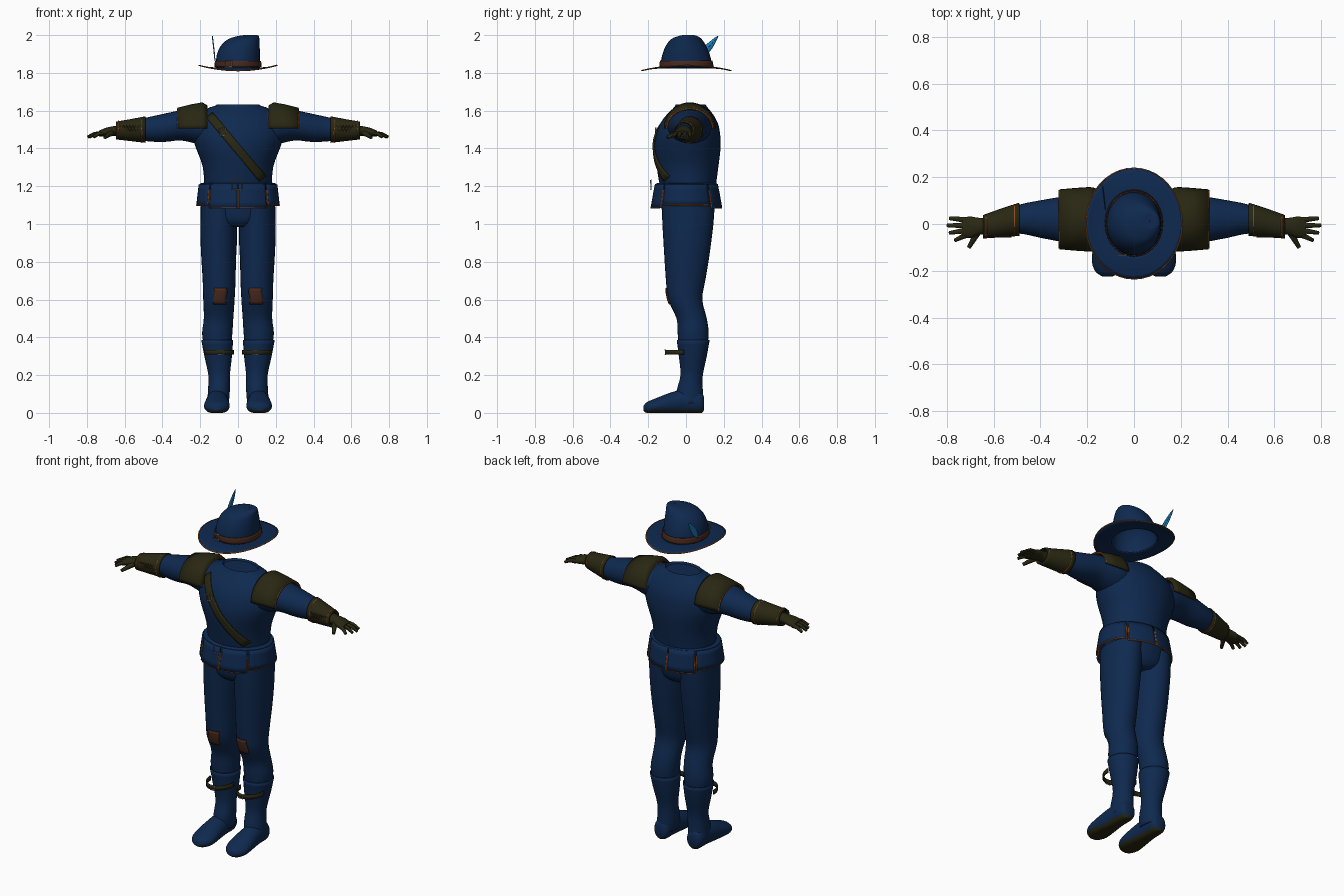
import bpy, bmesh
from math import sin, cos, pi, radians, sqrt
from mathutils import Vector

cube = bpy.data.objects.get("Cube")
if cube:
    bpy.data.objects.remove(cube, do_unlink=True)

X, Y, Z = Vector((1, 0, 0)), Vector((0, 1, 0)), Vector((0, 0, 1))


def material(name, red, green, blue):
    mat = bpy.data.materials.new(name)
    mat.use_nodes = True
    mat.diffuse_color = (red, green, blue, 1)
    shader = next(n for n in mat.node_tree.nodes if n.type == 'BSDF_PRINCIPLED')
    shader.inputs["Base Color"].default_value = (red, green, blue, 1)
    shader.inputs["Roughness"].default_value = 0.8
    return mat


navy = material("navy cloth", .0045, .022, .078)
olive = material("olive leather", .022, .02, .006)
brown = material("brown leather", .065, .022, .012)
orange = material("orange trim", .25, .075, .015)
steel = material("steel", .3, .3, .27)
plume = material("bright blue plume", .012, .2, .48)


def skin(name, rings, mat, closed=True, loop=False, caps=False, mirror=False, thick=0):
    """Bridge a list of point rings into a smooth surface."""
    bm = bmesh.new()
    rows = [[bm.verts.new(p) for p in ring] for ring in rings]
    count = len(rows[0])
    pairs = list(zip(rows, rows[1:])) + ([(rows[-1], rows[0])] if loop else [])
    for low, high in pairs:
        for i in range(count if closed else count - 1):
            j = (i + 1) % count
            bm.faces.new((low[i], low[j], high[j], high[i]))
    if caps:
        bm.faces.new(rows[0])
        bm.faces.new(rows[-1])
    bmesh.ops.recalc_face_normals(bm, faces=bm.faces)
    mesh = bpy.data.meshes.new(name)
    bm.to_mesh(mesh)
    bm.free()
    mesh.materials.append(mat)
    obj = bpy.data.objects.new(name, mesh)
    bpy.context.collection.objects.link(obj)
    if thick:
        solid = obj.modifiers.new("Thickness", 'SOLIDIFY')
        solid.thickness, solid.offset = thick, 0
    if mirror:
        obj.modifiers.new("Mirror", 'MIRROR')
    bpy.ops.object.select_all(action='DESELECT')
    obj.select_set(True)
    bpy.context.view_layer.objects.active = obj
    bpy.ops.object.shade_smooth_by_angle(angle=radians(45))
    return obj


def oval(centre, u, v, n=28, start=0, end=360):
    count = n if end - start == 360 else n + 1
    angles = [radians(start + (end - start) * i / n) for i in range(count)]
    return [Vector(centre) + u * cos(a) + v * sin(a) for a in angles]


def smooth(stations, steps=3):
    """Catmull-Rom interpolation between cross-section stations."""
    out, last = [], len(stations) - 1
    for i in range(last):
        a, b, c, d = (Vector(stations[min(max(k, 0), last)]) for k in range(i - 1, i + 3))
        for s in range(steps):
            t = s / steps
            out.append((b * 2 + (c - a) * t + (a * 2 - b * 5 + c * 4 - d) * t ** 2
                        + (b * 3 - a - c * 3 + d) * t ** 3) / 2)
    return out + [Vector(stations[-1])]


def loft_z(name, stations, mat, **kw):
    rings = [oval((cx, cy, z), X * rx, Y * ry) for z, cx, cy, rx, ry in smooth(stations)]
    return skin(name, rings, mat, **kw)


def loft_x(name, stations, mat, **kw):
    rings = [oval((x, cy, cz), Y * ry, Z * rz) for x, cy, cz, ry, rz in smooth(stations)]
    return skin(name, rings, mat, **kw)


def tube(name, points, radius, mat, loop=False, mirror=False, taper=1.0, n=6):
    points = [Vector(p) for p in points]
    last, rings = len(points) - 1, []
    for i, p in enumerate(points):
        if loop:
            along = points[(i + 1) % (last + 1)] - points[i - 1]
        else:
            along = points[min(i + 1, last)] - points[max(i - 1, 0)]
        side = along.cross(Vector((.3, .4, 1))).normalized()
        up = side.cross(along).normalized()
        r = radius * (1 + (taper - 1) * i / last)
        rings.append(oval(p, side * r, up * r, n))
    return skin(name, rings, mat, loop=loop, caps=not loop, mirror=mirror)


def front(stations, x, z):
    """Front y of a vertical loft at the given x and z."""
    rows = sorted(smooth(stations), key=lambda row: row[0])
    for low, high in zip(rows, rows[1:]):
        if low[0] <= z <= high[0]:
            _, cx, cy, rx, ry = low.lerp(high, (z - low[0]) / (high[0] - low[0]))
            return cy - ry * sqrt(max(.05, 1 - ((x - cx) / rx) ** 2))
    return 0


def buckle(name, x, y, z, w, h, mirror=False, lean=0):
    corners = [(-w, -h), (w, -h), (w, h), (-w, h)]
    tube(name, [(x + a * cos(lean) - b * sin(lean), y, z + a * sin(lean) + b * cos(lean))
                for a, b in corners], .004, steel, loop=True, mirror=mirror, n=4)


# Shirt and hips; the shirt folds inward at the open neck
shirt = [(1.18, 0, .01, .178, .145), (1.3, 0, .008, .186, .163), (1.4, 0, .008, .222, .175),
         (1.46, 0, .01, .24, .172), (1.52, 0, .015, .238, .158), (1.57, 0, .02, .215, .13),
         (1.61, 0, .025, .165, .095), (1.628, 0, .025, .115, .08)]
loft_z("shirt", shirt, navy)
loft_z("collar", [(1.622, 0, .025, .125, .085), (1.633, 0, .025, .108, .076),
                  (1.61, 0, .025, .098, .066), (1.56, 0, .025, .09, .06)], navy, caps=True)
loft_z("hips", [(.985, 0, .01, .09, .1), (1.02, 0, .01, .17, .13), (1.1, 0, .012, .19, .142),
                (1.22, 0, .01, .182, .145)], navy, caps=True)

# Trousers and boots
leg = [(1.1, .1, .012, .097, .14), (1, .102, .01, .097, .135), (.9, .102, .007, .096, .126),
       (.8, .102, .003, .091, .116), (.7, .1, -.002, .087, .104), (.6, .101, -.004, .083, .09),
       (.5, .103, .03, .078, .08), (.42, .11, .038, .08, .082), (.34, .108, .037, .07, .074)]
loft_z("trouser_legs", leg, navy, caps=True, mirror=True)
loft_z("boot_shafts", [(.385, .11, .038, .081, .084), (.3, .105, .036, .07, .071),
                       (.2, .1, .03, .054, .056), (.12, .101, .02, .055, .066),
                       (.05, .106, .02, .054, .072)], navy, mirror=True, thick=.006)
foot = [(.095, .108, .05, .03, .035), (.075, .109, .055, .047, .06), (0, .11, .06, .054, .065),
        (-.08, .111, .05, .062, .058), (-.16, .112, .035, .068, .042), (-.205, .113, .028, .05, .03),
        (-.225, .113, .024, .02, .014)]
rings = [oval((cx, y, cz), X * rx, Z * rz) for y, cx, cz, rx, rz in smooth(foot)]
for ring in rings:
    for p in ring:
        p.z = max(p.z, 0)
boots = skin("boot_feet", rings, navy, caps=True, mirror=True)
boots.data.materials.append(olive)
for face in boots.data.polygons:
    if face.center.z < .016:
        face.material_index = 1

# Knee patches follow the trouser front
rows = []
for i in range(7):
    z = .575 + .085 * i / 6
    xs = [.095 + .034 * (k / 3 - 1) + .004 * sin(i) for k in range(7)]
    rows.append([(x, front(leg, x, z) - .004, z) for x in xs])
skin("knee_patches", rows, brown, closed=False, mirror=True, thick=.006)

# Loose calf straps
skin("calf_straps", [oval((.1, -.01, z), X * .076, Y * .096, 20, 180, 360) for z in (.308, .334)],
     olive, closed=False, mirror=True, thick=.006)
buckle("calf_buckles", .093, -.109, .321, .014, .012, mirror=True)

# Belt and flared skirt panels with piping
loft_z("belt", [(1.185, 0, .002, .203, .163), (1.212, 0, .002, .203, .163),
                (1.218, 0, .006, .178, .145)], navy)
for name, start, end, low in (("side", -43, 43, 1.1), ("front", -89, -46, 1.085),
                              ("back", 46, 89, 1.085)):
    rings = []
    for i in range(5):
        t = i / 4
        rings.append(oval((0, .002, 1.21 + (low - 1.21) * t), X * (.205 + .013 * t),
                          Y * (.164 + .022 * t), 12, start, end))
    skin(name + "_skirt_panels", rings, navy, closed=False, mirror=True, thick=.006)
    edge = [r[0] for r in rings[1:]] + rings[-1][1:-1] + [r[-1] for r in rings[:0:-1]]
    tube(name + "_skirt_piping", edge, .004, orange, mirror=True)
buckle("belt_buckle", -.005, -.186, 1.207, .026, .025)

# Diagonal chest strap laid over the shirt
rows = []
for i in range(17):
    t = i / 16
    row = []
    for k in (-2, -1, 0, 1, 2):
        x, z = -.15 + .28 * t + .0085 * k, 1.575 - .335 * t + .007 * k
        row.append((x, front(shirt, x, z) - .005, z))
    rows.append(row)
skin("chest_strap", rows, olive, closed=False, thick=.01)
buckle("chest_buckle", -.08, front(shirt, -.08, 1.487) - .014, 1.487, .017, .019, lean=.15)

# Sleeves, shoulder pads and bracers
loft_x("sleeves", [(.13, .02, 1.515, .11, .095), (.2, .02, 1.515, .115, .094),
                   (.3, .02, 1.522, .098, .08), (.4, .021, 1.508, .08, .074),
                   (.5, .02, 1.5, .06, .06), (.635, -.01, 1.493, .04, .037)],
       navy, caps=True, mirror=True)
pad = [oval((x, .02, 1.505), Y * ry, Z * rz, 20, 0, 180)
       for x, ry, rz in ((.165, .128, .118), (.19, .132, .133), (.25, .128, .122), (.318, .122, .105))]
skin("shoulder_pads", pad, olive, closed=False, mirror=True, thick=.012)
tube("shoulder_piping", pad[-1], .0045, orange, mirror=True)
tube("shoulder_inner_piping", pad[0], .003, orange, mirror=True)
loft_x("bracers", [(.49, .02, 1.5, .068, .067), (.57, .004, 1.497, .058, .055),
                   (.645, -.012, 1.495, .047, .044)], olive, mirror=True, thick=.006)
for name, x, cy, ry, rz in (("elbow", .51, .016, .066, .065), ("wrist", .632, -.01, .049, .046)):
    tube(name + "_piping", oval((x, cy, 1.498), Y * ry, Z * rz), .004, orange, loop=True, mirror=True)
for k in (-1, 1):
    lace = [(.525 + .016 * i, -.056, 1.506 + .015 * k * (-1) ** i) for i in range(7)]
    tube("bracer_lace", lace, .0025, brown, mirror=True, n=4)

# Gloves
loft_x("palms", [(.62, -.008, 1.492, .036, .032), (.66, -.01, 1.492, .036, .026),
                 (.7, -.014, 1.486, .046, .023), (.735, -.016, 1.478, .042, .016)],
       olive, caps=True, mirror=True)
fingers = [(.72, .018, .787, .024), (.725, -.006, .797, -.006), (.722, -.028, .788, -.038),
           (.715, -.046, .765, -.07)]
for x0, y0, x1, y1 in fingers:
    tube("finger", [(x0, y0, 1.48), ((x0 + x1) / 2, (y0 + y1) / 2, 1.477), (x1, y1, 1.46)],
         .0135, olive, mirror=True, taper=.6, n=8)
tube("thumb", [(.665, -.03, 1.485), (.685, -.065, 1.472), (.705, -.1, 1.458)],
     .0165, olive, mirror=True, taper=.55, n=8)

# Hat: leaning crown, band and curled brim
crown = [(1.825, 0, .003, .118, .137), (1.87, 0, .001, .116, .132), (1.91, .004, 0, .112, .121),
         (1.95, .014, 0, .1, .103), (1.98, .032, .003, .081, .079), (1.995, .055, .01, .055, .05),
         (2, .066, .012, .034, .03)]
loft_z("hat_crown", crown, navy).data.update()
skin("hat_top", [oval((.066, .012, 2), X * r, Y * r) for r in (.034, .002)], navy, caps=False)
loft_z("hat_band", [(1.832, 0, .003, .122, .141), (1.864, 0, .001, .12, .137)],
       brown, thick=.005)
rings = []
for i in range(7):
    u = i / 6
    ring = oval((0, .002, 1.826), X * (.117 + .089 * u), Y * (.136 + .1 * u), 40)
    for k, p in enumerate(ring):
        p.z += u * u * (.028 * cos(2 * pi * k / 40) ** 2 - .014)
    rings.append(ring)
skin("hat_brim", rings, navy, thick=.005)
tube("hat_brim_piping", rings[-1], .0035, orange, loop=True)
buckle("hat_buckle", -.05, -.134, 1.848, .016, .016)

# Plume tucked into the band
base, tip = Vector((-.121, .06, 1.865)), Vector((-.135, .17, 1.995))
across = (tip - base).cross(X).normalized()
rows = []
for i in range(11):
    t = i / 10
    middle, half = base.lerp(tip, t), .003 + .017 * sin(pi * t ** .8)
    if i == 10:
        half = .001
    rows.append([middle - across * half, middle - X * .002, middle + across * half])
skin("hat_plume", rows, plume, closed=False, thick=.003)
tube("plume_quill", [base, tip], .002, plume, taper=.4)
